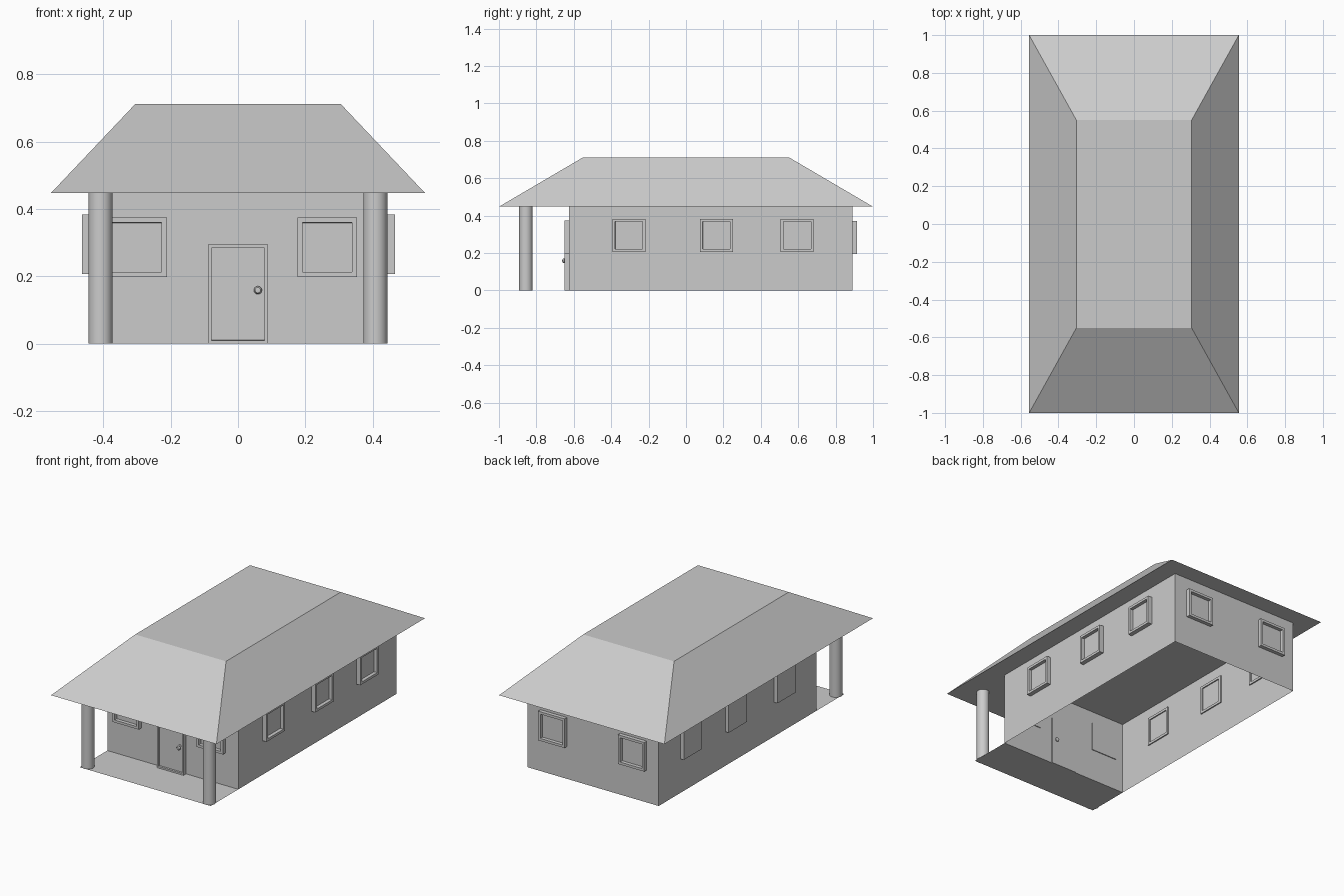
import bpy, bmesh, math
from mathutils import Matrix, Vector

cube = bpy.data.objects.get("Cube")
if cube:
    bpy.data.objects.remove(cube)

grey = bpy.data.materials.new("plain grey")
grey.use_nodes = True
colour = (0.6, 0.6, 0.6, 1)
grey.diffuse_color = colour
grey.node_tree.nodes["Principled BSDF"].inputs["Base Color"].default_value = colour


def finish(name, bm, smooth=False):
    mesh = bpy.data.meshes.new(name)
    bm.to_mesh(mesh)
    bm.free()
    mesh.materials.append(grey)
    obj = bpy.data.objects.new(name, mesh)
    bpy.context.collection.objects.link(obj)
    if smooth:
        bpy.ops.object.select_all(action="DESELECT")
        obj.select_set(True)
        bpy.context.view_layer.objects.active = obj
        bpy.ops.object.shade_smooth_by_angle(angle=math.radians(40))
    return obj


def box(low, high):
    bm = bmesh.new()
    low, high = Vector(low), Vector(high)
    bmesh.ops.create_cube(bm, size=1)
    bmesh.ops.scale(bm, vec=high - low, verts=bm.verts)
    bmesh.ops.translate(bm, vec=(low + high) / 2, verts=bm.verts)
    return bm


def face_towards(bm, direction):
    return max(bm.faces, key=lambda f: f.normal.dot(Vector(direction)))


def framed_panel(name, centre, width, height, depth, turn, border, recess):
    """Box facing -y with a sunken panel, turned about z; centre is on its front face."""
    bm = box((-width / 2, 0, -height / 2), (width / 2, depth, height / 2))
    bm.normal_update()
    front = face_towards(bm, (0, -1, 0))
    bmesh.ops.inset_region(bm, faces=[front], thickness=border, use_even_offset=True)
    sunk = bmesh.ops.inset_region(bm, faces=[front], thickness=0.0005, depth=0)
    bmesh.ops.translate(bm, vec=(0, recess, 0), verts=front.verts)
    obj = finish(name, bm)
    obj.location = centre
    obj.rotation_euler.z = math.radians(turn)
    return obj


# Open-bottomed walls
walls = box((-0.44, -0.625, 0), (0.44, 0.89, 0.448))
walls.normal_update()
ends = [f for f in walls.faces if abs(f.normal.z) > 0.5]
bmesh.ops.delete(walls, geom=ends, context="FACES_ONLY")
finish("walls", walls)

# Porch floor sheet
porch = bmesh.new()
corners = [(-0.44, -0.89), (0.44, -0.89), (0.44, -0.625), (-0.44, -0.625)]
porch.faces.new([porch.verts.new((x, y, 0)) for x, y in corners])
finish("porch_floor", porch)

# Hipped roof with a flat top
roof = box((-0.555, -1, 0.448), (0.555, 1, 0.712))
for v in roof.verts:
    if v.co.z > 0.6:
        v.co.x *= 0.305 / 0.555
        v.co.y *= 0.55
finish("roof", roof)

# Porch columns
for side, label in ((1, "left"), (-1, "right")):
    bm = bmesh.new()
    bmesh.ops.create_cone(bm, cap_ends=True, segments=32, radius1=0.036, radius2=0.036,
                          depth=0.448, matrix=Matrix.Translation((side * 0.408, -0.856, 0.224)))
    finish(label + "_column", bm, smooth=True)


# Windows; those on the right wall show their plain backs outwards
def window(name, centre, turn):
    framed_panel(name, centre, 0.177, 0.177, 0.03, turn, 0.015, 0.021)


for x, label in ((0.265, "left"), (-0.3, "right")):
    window("front_" + label + "_window", (x, -0.65, 0.286), 0)
for x, label in ((0.265, "left"), (-0.27, "right")):
    window("back_" + label + "_window", (x, 0.913, 0.284), 180)
for y, label in ((-0.305, "front"), (0.163, "middle"), (0.594, "rear")):
    window("left_" + label + "_window", (0.467, y, 0.295), 90)
    window("right_" + label + "_window", (-0.433, y, 0.295), 90)

# Door and its knob
framed_panel("door", (0, -0.65, 0.147), 0.178, 0.294, 0.03, 0, 0.01, 0.012)
profile = [(0, -0.662), (0.008, -0.661), (0.012, -0.656), (0.012, -0.652), (0.007, -0.647),
           (0.006, -0.642), (0.015, -0.641), (0.015, -0.637), (0.006, -0.636),
           (0.006, -0.618), (0.012, -0.614), (0.012, -0.608), (0, -0.604)]
knob = bmesh.new()
points = [knob.verts.new((r, y, 0)) for r, y in profile]
edges = [knob.edges.new(pair) for pair in zip(points, points[1:])]
bmesh.ops.spin(knob, geom=points + edges, cent=(0, 0, 0), axis=(0, 1, 0),
               angle=math.tau, steps=20, use_merge=True)
bmesh.ops.remove_doubles(knob, verts=knob.verts, dist=0.0001)
bmesh.ops.recalc_face_normals(knob, faces=knob.faces)
bmesh.ops.translate(knob, vec=(0.059, 0, 0.159), verts=knob.verts)
finish("door_knob", knob, smooth=True)
